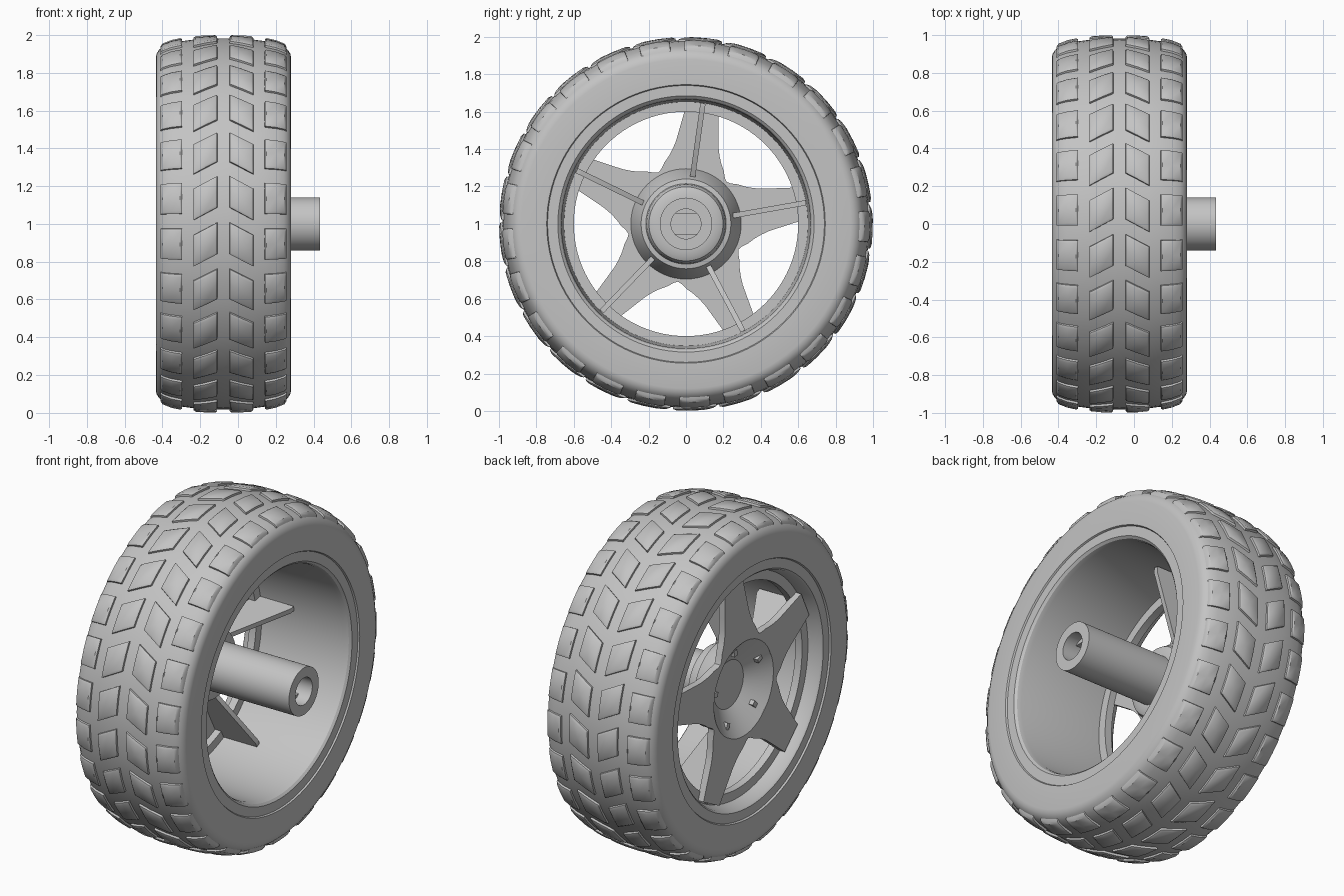
import bpy
import bmesh
from math import sin, cos, radians, pi, atan2, hypot

if "Cube" in bpy.data.objects:
    bpy.data.objects.remove(bpy.data.objects["Cube"])

grey = bpy.data.materials.new("plain grey")
grey.use_nodes = True
GREY = (0.55, 0.55, 0.55, 1)
grey.diffuse_color = GREY
grey.node_tree.nodes["Principled BSDF"].inputs["Base Color"].default_value = GREY

MID = -0.077      # middle of the tyre along the axle
SPOKES = 5
FIRST = 10        # angle of the first spoke, degrees


def finish(name, bm, angle=30, fix=True):
    """Turn a bmesh into a shaded object."""
    if fix:
        bmesh.ops.recalc_face_normals(bm, faces=bm.faces)
    mesh = bpy.data.meshes.new(name)
    bm.to_mesh(mesh)
    bm.free()
    mesh.materials.append(grey)
    obj = bpy.data.objects.new(name, mesh)
    bpy.context.collection.objects.link(obj)
    bpy.ops.object.select_all(action='DESELECT')
    obj.select_set(True)
    bpy.context.view_layer.objects.active = obj
    bpy.ops.object.shade_smooth_by_angle(angle=radians(angle))
    return obj


def spin(name, profile, steps=96, closed=True):
    """Revolve a profile of (x, radius) points around the axle."""
    bm = bmesh.new()
    rings = [[bm.verts.new((x, r * cos(2 * pi * k / steps), 1 + r * sin(2 * pi * k / steps)))
              for k in range(steps)] for x, r in profile]
    n = len(rings)
    for i in range(n if closed else n - 1):
        a, b = rings[i], rings[(i + 1) % n]
        for k in range(steps):
            m = (k + 1) % steps
            bm.faces.new((a[k], a[m], b[m], b[k]))
    bmesh.ops.remove_doubles(bm, verts=bm.verts, dist=1e-5)
    return finish(name, bm)


def prism(bm, lower, upper):
    """Join two matching outlines into a solid."""
    a = [bm.verts.new(p) for p in lower]
    b = [bm.verts.new(p) for p in upper]
    bm.faces.new(a)
    bm.faces.new(b[::-1])
    for i in range(len(a)):
        j = (i + 1) % len(a)
        bm.faces.new((a[i], a[j], b[j], b[i]))


# Tyre: half of the crown, mirrored, closed with the bead inside
crown = [(0, 0.982), (0.09, 0.98), (0.16, 0.975), (0.22, 0.967), (0.28, 0.954),
         (0.32, 0.939), (0.342, 0.92), (0.354, 0.9), (0.358, 0.88)]
half = crown + [(0.358, 0.745), (0.34, 0.735)]
spin("tyre", [(MID - u, r) for u, r in half[::-1]] + [(MID + u, r) for u, r in half[1:]])


def crown_radius(u):
    u = abs(u)
    for (u0, r0), (u1, r1) in zip(crown, crown[1:]):
        if u <= u1:
            return r0 + (r1 - r0) * (u - u0) / (u1 - u0)
    return crown[-1][1]


# Tread blocks: pillow-edged pads, the two middle columns slanted
bm = bmesh.new()
ROWS = 25
steps = [0, 0.02, 0.1, 0.5, 0.9, 0.98, 1]
lift = [-0.02, 0.011, 0.018, 0.018]
last = len(steps) - 1
columns = [(-0.335, -0.217, 0), (-0.160, -0.031, 0.035),
           (0.031, 0.160, -0.035), (0.217, 0.335, 0)]
for row in range(ROWS):
    middle = radians(8) + 2 * pi * row / ROWS
    for u0, u1, slant in columns:
        grid = []
        for i, fu in enumerate(steps):
            u = u0 + (u1 - u0) * fu
            line = []
            for j, ft in enumerate(steps):
                t = middle + (ft - 0.5) * 0.176 + slant * (2 * fu - 1)
                r = crown_radius(u) + lift[min(i, j, last - i, last - j)]
                line.append(bm.verts.new((MID + u, -r * cos(t), 1 + r * sin(t))))
            grid.append(line)
        for i in range(last):
            for j in range(last):
                bm.faces.new((grid[i][j], grid[i + 1][j], grid[i + 1][j + 1], grid[i][j + 1]))
finish("tread_blocks", bm, 35, fix=False)

# Rim: flange, barrel and the inner lip behind the spokes
spin("rim", [(0.272, 0.742), (0.272, 0.685), (0.26, 0.672), (0.235, 0.665), (-0.3, 0.652),
             (-0.3, 0.6), (-0.345, 0.6), (-0.345, 0.655), (-0.415, 0.675),
             (-0.425, 0.685), (-0.425, 0.742)])

# Hub: dished cap outside, stepped boss and bored axle sleeve inside
spin("hub", [(-0.28, 0), (-0.28, 0.14), (-0.38, 0.28), (-0.38, 0.3), (-0.34, 0.295),
             (-0.22, 0.24), (-0.215, 0.215), (-0.175, 0.21), (-0.153, 0.198),
             (-0.142, 0.175), (-0.14, 0.14), (0.434, 0.14), (0.434, 0.08),
             (0, 0.08), (0, 0)], 64, closed=False)

# Flats that key the bore
bm = bmesh.new()
for side in (-1, 1):
    outline = [(-0.06, 0.055), (0.06, 0.055), (0.06, 0.085), (-0.06, 0.085)]
    prism(bm, [(0, y, 1 + side * z) for y, z in outline],
          [(0.36, y, 1 + side * z) for y, z in outline])
finish("bore_flats", bm)

# Star plate: half a spoke outline as (along, across), mirrored and repeated
edge = [(0.645, 0.085), (0.5, 0.105), (0.43, 0.115), (0.385, 0.127),
        (0.345, 0.142), (0.31, 0.16), (0.272, 0.172)]
arm = [(atan2(w, a), hypot(a, w)) for a, w in edge]
arm = [(-t, r) for t, r in arm[::-1]] + arm + [(pi / SPOKES, 0.312)]
outline = [(radians(FIRST) + 2 * pi * k / SPOKES + t, r)
           for k in range(SPOKES) for t, r in arm]
bm = bmesh.new()


def loop(x, radius=None):
    return [bm.verts.new((x, (radius or r) * cos(t), 1 + (radius or r) * sin(t)))
            for t, r in outline]


BACK, FRONT = -0.34, -0.38
rings = [loop(FRONT, 0.28), loop(FRONT), loop(BACK), loop(BACK, 0.28)]
for q in range(4):
    a, b = rings[q], rings[(q + 1) % 4]
    for k in range(len(a)):
        m = (k + 1) % len(a)
        bm.faces.new((a[k], a[m], b[m], b[k]))
finish("star_spokes", bm)

# Stiffening ribs behind each spoke
bm = bmesh.new()
shape = [(0.2, -0.35), (0.65, -0.35), (0.65, -0.08), (0.62, -0.08), (0.2, -0.28)]
for k in range(SPOKES):
    t = radians(FIRST) + 2 * pi * k / SPOKES
    sides = [[(x, r * cos(t) - w * sin(t), 1 + r * sin(t) + w * cos(t)) for r, x in shape]
             for w in (-0.014, 0.014)]
    prism(bm, *sides)
finish("spoke_ribs", bm)
